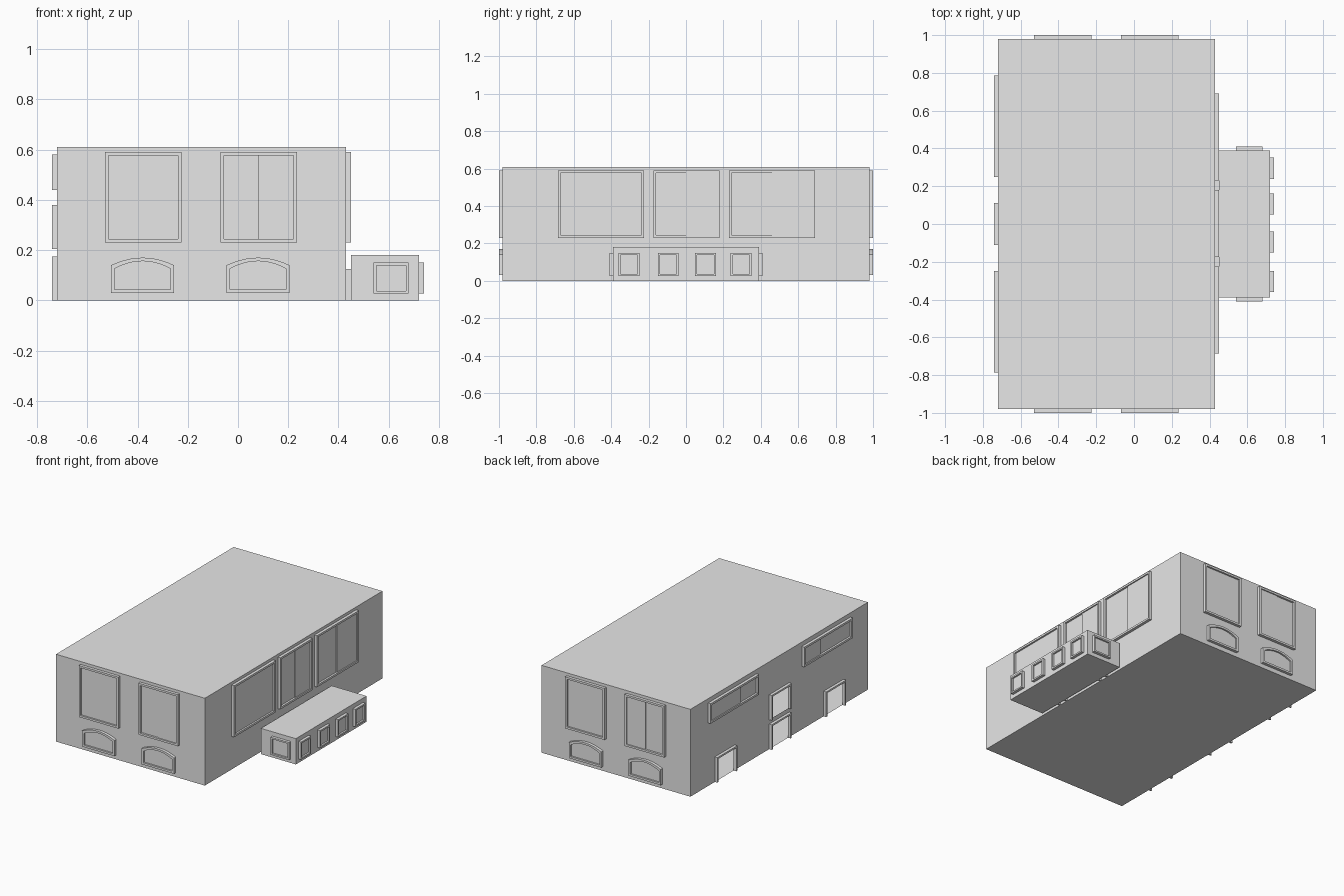
import bpy, bmesh, math
from mathutils import Vector

if "Cube" in bpy.data.objects:
    bpy.data.objects.remove(bpy.data.objects["Cube"])

grey = bpy.data.materials.new("plain_grey")
grey.diffuse_color = (0.8, 0.8, 0.8, 1)
grey.use_nodes = True
grey.node_tree.nodes["Principled BSDF"].inputs["Base Color"].default_value = grey.diffuse_color

X0, X1, Y, H = -0.72, 0.43, 0.98, 0.61        # main hall
AX0, AX1, AY, AH = 0.45, 0.72, 0.39, 0.18     # annex
OUT, BAR = 0.02, 0.014                        # frame depth and bar width

# wall name -> (position, outward direction, axis normal to the wall)
WALLS = {
    "front": (-Y, -1, "y"), "back": (Y, 1, "y"),
    "left": (X0, -1, "x"), "right": (X1, 1, "x"),
    "annex_front": (-AY, -1, "y"), "annex_back": (AY, 1, "y"),
    "annex_right": (AX1, 1, "x"),
}


def on_wall(wall, u, z, d):
    pos, sign, axis = WALLS[wall]
    return Vector((u, pos + sign * d, z)) if axis == "y" else Vector((pos + sign * d, u, z))


def finish(bm, name, recalc=True):
    if recalc:
        bmesh.ops.recalc_face_normals(bm, faces=bm.faces)
    mesh = bpy.data.meshes.new(name)
    bm.to_mesh(mesh)
    bm.free()
    mesh.materials.append(grey)
    ob = bpy.data.objects.new(name, mesh)
    bpy.context.collection.objects.link(ob)
    return ob


def box(bm, lo, hi):
    geom = bmesh.ops.create_cube(bm, size=1)["verts"]
    for v in geom:
        v.co = Vector([lo[i] + (v.co[i] + 0.5) * (hi[i] - lo[i]) for i in range(3)])
    return geom


def prism(bm, wall, outline, d0, d1):
    a = [bm.verts.new(on_wall(wall, u, z, d0)) for u, z in outline]
    b = [bm.verts.new(on_wall(wall, u, z, d1)) for u, z in outline]
    n = len(a)
    bm.faces.new(a)
    bm.faces.new(b)
    for i in range(n):
        j = (i + 1) % n
        bm.faces.new((a[i], a[j], b[j], b[i]))


def ring(bm, wall, outer, inner, d0, d1):
    loops = [[bm.verts.new(on_wall(wall, u, z, d)) for u, z in line]
             for line, d in ((outer, d0), (outer, d1), (inner, d1), (inner, d0))]
    n = len(outer)
    for k in range(4):
        p, q = loops[k], loops[(k + 1) % 4]
        for i in range(n):
            j = (i + 1) % n
            bm.faces.new((p[i], p[j], q[j], q[i]))


def outline(u0, u1, z0, z1, rise=0.0):
    # rectangle, or rectangle with a shallow curved head
    if not rise:
        return [(u0, z0), (u1, z0), (u1, z1), (u0, z1)]
    head = [(u1 + (u0 - u1) * i / 10, z1 - rise * (i / 5 - 1) ** 2) for i in range(11)]
    return [(u0, z0), (u1, z0)] + head


def window(name, wall, u0, u1, z0, z1, split=None, rise=0.0, bar=BAR):
    bm = bmesh.new()
    inner = outline(u0 + bar, u1 - bar, z0 + bar, z1 - bar, rise)
    ring(bm, wall, outline(u0, u1, z0, z1, rise), inner, 0, OUT)
    if split is None:
        prism(bm, wall, inner, 0.002, 0.008)
    else:                                     # two sliding sashes
        prism(bm, wall, outline(u0 + bar, split, z0 + bar, z1 - bar), 0.002, 0.006)
        prism(bm, wall, outline(split, u1 - bar, z0 + bar, z1 - bar), 0.002, 0.012)
    finish(bm, name)


def door_frame(name, wall, u0, u1, z0, z1, bar=0.012):
    bm = bmesh.new()
    prism(bm, wall, [(u0, z0), (u0 + bar, z0), (u0 + bar, z1 - bar), (u1 - bar, z1 - bar),
                     (u1 - bar, z0), (u1, z0), (u1, z1), (u0, z1)], 0, OUT)
    finish(bm, name)


# main hall shell, its left wall left open
bm = bmesh.new()
box(bm, (X0, -Y, 0), (X1, Y, H))
bmesh.ops.delete(bm, geom=[f for f in bm.faces if f.calc_center_median().x < X0 + 0.01],
                 context="FACES_ONLY")
finish(bm, "main_hall", recalc=False)

# left wall with door openings
doors = [(0.60, 0.0), (0.0, 0.0), (-0.60, 0.0), (0.0, 0.205)]
HW, DH, T = 0.11, 0.175, 0.012
holes = [(c - HW + T, c + HW - T, z, z + DH - T) for c, z in doors]
us = sorted({-Y, Y} | {h[i] for h in holes for i in (0, 1)})
zs = sorted({0.0, H} | {h[i] for h in holes for i in (2, 3)})
bm = bmesh.new()
for u0, u1 in zip(us, us[1:]):
    for z0, z1 in zip(zs, zs[1:]):
        cu, cz = (u0 + u1) / 2, (z0 + z1) / 2
        if not any(a < cu < b and c < cz < d for a, b, c, d in holes):
            pts = [(u0, z0), (u0, z1), (u1, z1), (u1, z0)]
            bm.faces.new([bm.verts.new(on_wall("left", u, z, 0)) for u, z in pts])
bmesh.ops.remove_doubles(bm, verts=bm.verts, dist=1e-5)
for f in bm.faces:
    f.normal_update()
    if f.normal.x > 0:
        f.normal_flip()
finish(bm, "left_wall", recalc=False)

for i, (c, z) in enumerate(doors):
    door_frame(f"left_door_frame_{i + 1}", "left", c - HW, c + HW, z, z + DH)

# long high windows on the left wall
window("left_window_back", "left", 0.25, 0.785, 0.44, 0.58, split=0.44)
window("left_window_front", "left", -0.785, -0.25, 0.44, 0.58, split=-0.44)

# tall windows and curved-head low windows on both ends
for wall, split_left in (("front", False), ("back", True)):
    for side, u0 in (("left", -0.53), ("right", -0.07)):
        split = u0 + 0.15 if (side == "left") == split_left else None
        window(f"{wall}_tall_window_{side}", wall, u0, u0 + 0.305, 0.23, 0.59, split)
        window(f"{wall}_low_window_{side}", wall, u0 + 0.025, u0 + 0.275, 0.03, 0.17, rise=0.03)

# tall windows on the right wall
window("right_window_front", "right", -0.685, -0.225, 0.23, 0.59)
window("right_window_middle", "right", -0.175, 0.18, 0.23, 0.59, split=0.0)
window("right_window_back", "right", 0.23, 0.69, 0.23, 0.59, split=0.46)

# annex with connecting door frames
bm = bmesh.new()
box(bm, (AX0, -AY, 0), (AX1, AY, AH))
finish(bm, "annex")
for name, c in (("front", -0.20), ("back", 0.21)):
    door_frame(f"link_door_frame_{name}", "right", c - 0.04, c + 0.04, 0, 0.125)

# annex windows
for i, c in enumerate((-0.305, -0.095, 0.105, 0.295)):
    window(f"annex_window_{i + 1}", "annex_right", c - 0.056, c + 0.056, 0.027, 0.15, bar=0.011)
for wall in ("annex_front", "annex_back"):
    window(f"{wall}_window", wall, 0.54, 0.68, 0.027, 0.15, bar=0.011)
